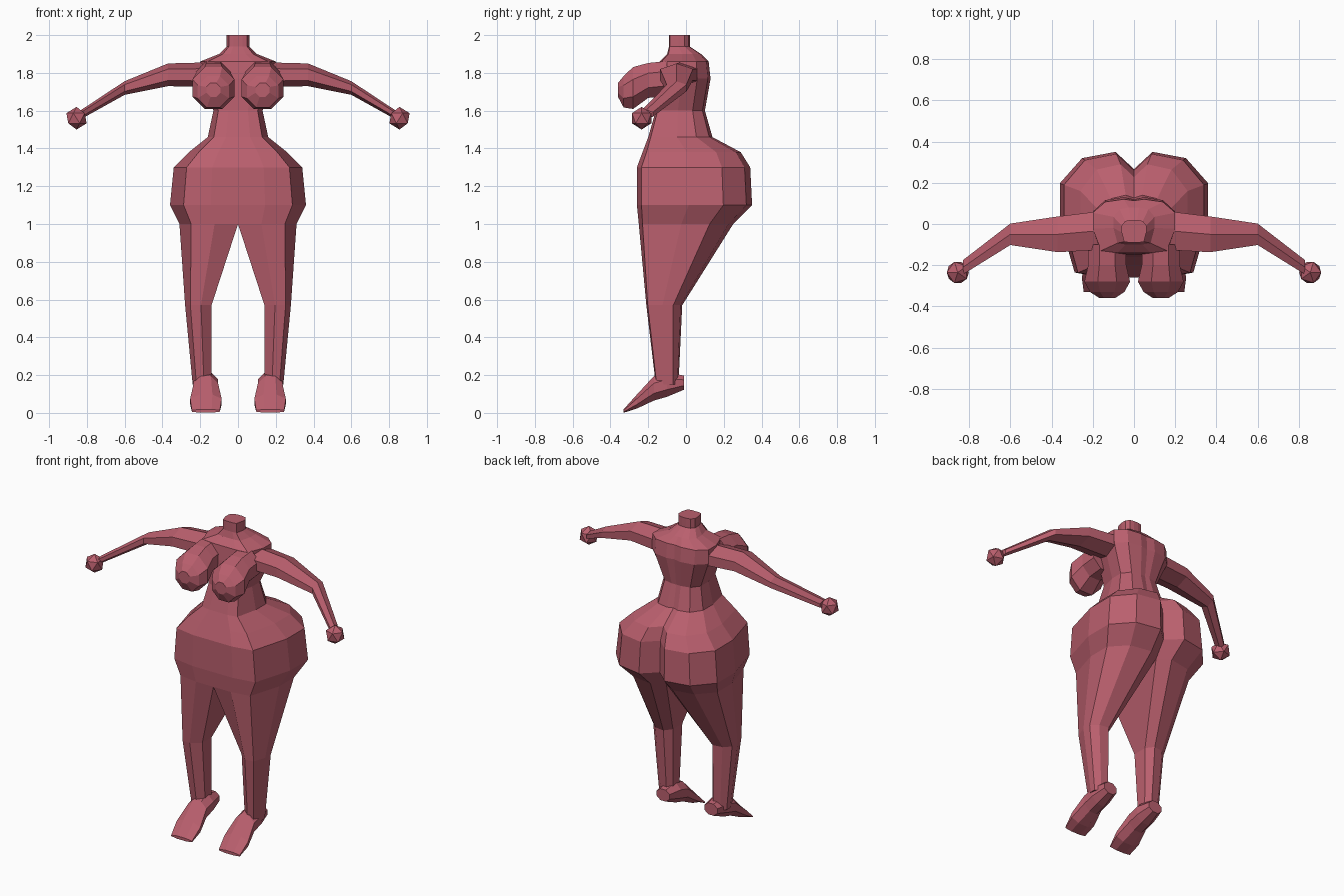
import bpy
import bmesh
from math import cos, sin, pi
from mathutils import Matrix, Vector

cube = bpy.data.objects.get("Cube")
if cube:
    bpy.data.objects.remove(cube)

clay = bpy.data.materials.new("rose clay")
clay.use_nodes = True
colour = (0.49, 0.115, 0.155, 1)
clay.diffuse_color = colour
clay.node_tree.nodes["Principled BSDF"].inputs["Base Color"].default_value = colour


def add_mirrored(name, bm):
    """Turn a left half into a flat-shaded object mirrored across the centre."""
    bmesh.ops.recalc_face_normals(bm, faces=bm.faces)
    # Open the centre line so both halves join into one skin
    centre_faces = [face for face in bm.faces if not any(vert.co.x for vert in face.verts)]
    bmesh.ops.delete(bm, geom=centre_faces, context="FACES")
    mesh = bpy.data.meshes.new(name)
    bm.to_mesh(mesh)
    bm.free()
    mesh.materials.append(clay)
    part = bpy.data.objects.new(name, mesh)
    bpy.context.collection.objects.link(part)
    mirror = part.modifiers.new("left and right", "MIRROR")
    mirror.use_clip = True


def loft(name, rings):
    """Skin a list of closed rings and cap both ends."""
    bm = bmesh.new()
    loops = [[bm.verts.new(point) for point in ring] for ring in rings]
    for lower, upper in zip(loops, loops[1:]):
        for i in range(len(lower)):
            bm.faces.new((lower[i - 1], lower[i], upper[i], upper[i - 1]))
    bm.faces.new(loops[0])
    bm.faces.new(loops[-1])
    add_mirrored(name, bm)


def body_ring(height, outer, front, back):
    """Half cross-section from the inner front round the side to the inner back."""
    # Below the crotch the inner edge moves away from the centre
    inner = min(0.14, max(0, (1 - height) / 3))
    depth = back - front
    rounding = depth / 4 if inner else 0
    cleft = max(0, back - 0.1) / 3
    outline = [(0.4, 0), (0.8, 0.04), (1, 0.45), (1, 0.75), (0.7, 0.95), (0.25, 1)]
    ring = [Vector((inner, front + rounding, height))]
    for across, along in outline:
        x = inner + across * (outer - inner)
        ring.append(Vector((x, front + along * depth, height)))
    ring.append(Vector((inner, back - rounding - cleft, height)))
    return ring


def oval_ring(centre, first_axis, second_axis, sides):
    """Closed polygon around a centre, spanned by two half axes."""
    ring = []
    for i in range(sides):
        angle = 2 * pi * (i + 0.5) / sides
        ring.append(Vector(centre) + first_axis * cos(angle) + second_axis * sin(angle))
    return ring


right, deep, up = Matrix.Identity(3)

# Legs, hips, torso and neck: height, outer edge, front, back
body_sections = [
    (0.15, 0.24, -0.16, -0.04),
    (0.57, 0.28, -0.21, -0.02),
    (1, 0.31, -0.25, 0.25),
    (1.1, 0.36, -0.26, 0.35),
    (1.3, 0.34, -0.26, 0.34),
    (1.38, 0.26, -0.23, 0.29),
    (1.46, 0.16, -0.2, 0.14),
    (1.6, 0.13, -0.16, 0.1),
    (1.77, 0.2, -0.15, 0.13),
    (1.86, 0.2, -0.14, 0.12),
    (1.9, 0.1, -0.1, 0.08),
    (1.94, 0.06, -0.09, 0.02),
    (2, 0.06, -0.09, 0.02),
]
loft("body", [body_ring(*section) for section in body_sections])

# Arms, flatter than they are deep: joint position, radius
shoulder = ((0.14, -0.03, 1.79), 0.11)
upper_arm = ((0.37, -0.05, 1.79), 0.1)
elbow = ((0.6, -0.05, 1.72), 0.06)
wrist = ((0.83, -0.21, 1.58), 0.04)
arm_joints = [shoulder, upper_arm, elbow, wrist]
loft("arms", [oval_ring(joint, deep * radius, up * radius * 0.6, 6)
              for joint, radius in arm_joints])

# Closed hands
hand = bmesh.new()
bmesh.ops.create_icosphere(hand, subdivisions=1, radius=0.06,
                           matrix=Matrix.Translation((0.855, -0.235, 1.56)))
add_mirrored("hands", hand)

# Bust: depth position, height, radius
bust_sections = [
    (-0.1, 1.77, 0.1),
    (-0.2, 1.76, 0.1),
    (-0.28, 1.72, 0.12),
    (-0.33, 1.7, 0.09),
    (-0.36, 1.71, 0.04),
]
loft("bust", [oval_ring((0.13, y, z), right * radius, up * radius, 8)
              for y, z, radius in bust_sections])

# Feet raised at the heel: depth position, height, half width, half thickness
foot_sections = [
    (-0.01, 0.16, 0.05, 0.04),
    (-0.1, 0.15, 0.07, 0.07),
    (-0.17, 0.13, 0.07, 0.07),
    (-0.26, 0.06, 0.09, 0.04),
    (-0.33, 0.01, 0.08, 0.01),
]
loft("feet", [oval_ring((0.17, y, z), right * width, up * thickness, 8)
              for y, z, width, thickness in foot_sections])
